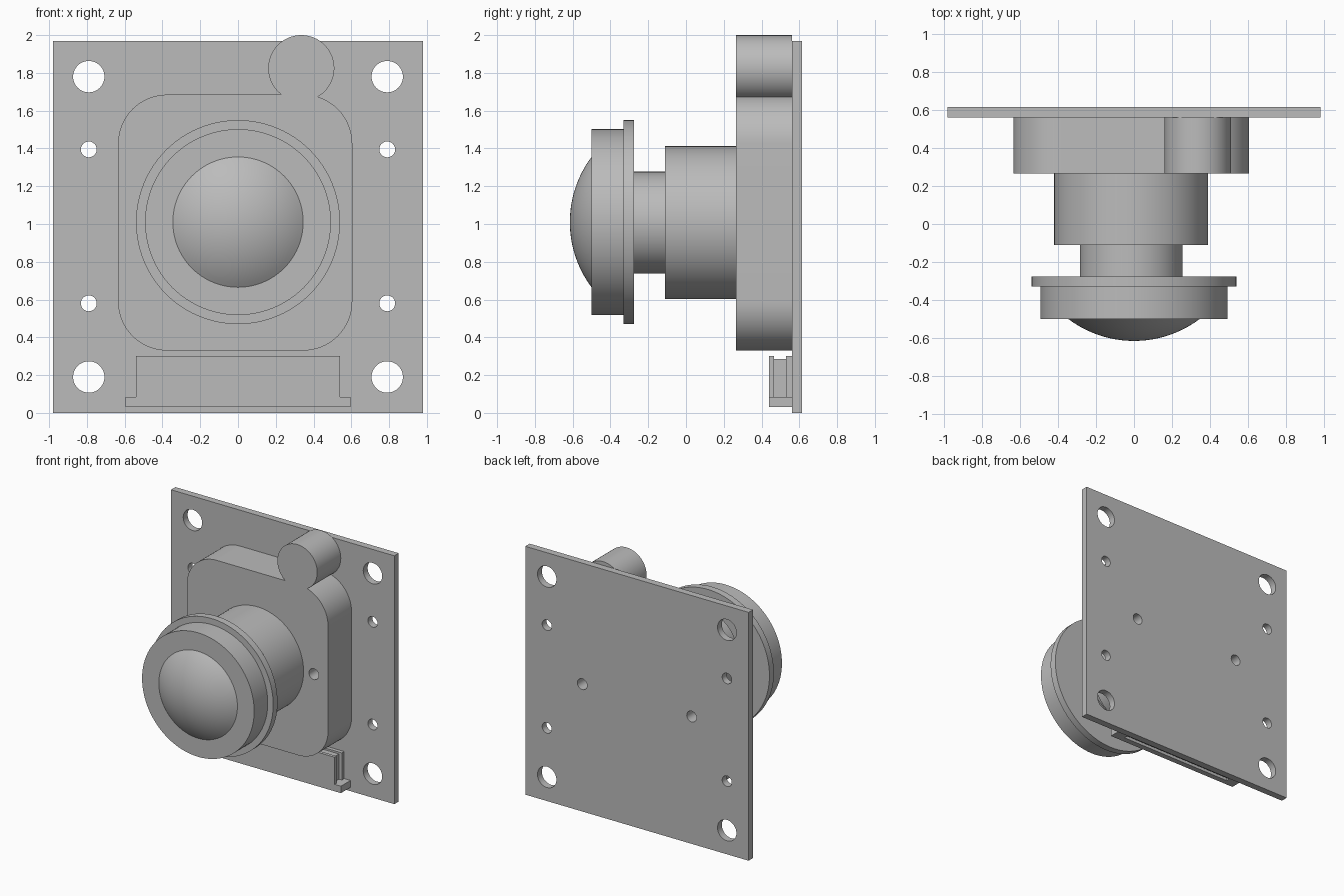
import bpy, bmesh
from math import sin, cos, pi, radians, sqrt

cube = bpy.data.objects.get("Cube")
if cube:
    bpy.data.objects.remove(cube)

# Single grey finish
grey = bpy.data.materials.new("plain grey")
grey.use_nodes = True
colour = (0.5, 0.5, 0.5, 1)
grey.diffuse_color = colour
grey.node_tree.nodes["Principled BSDF"].inputs["Base Color"].default_value = colour


def select_only(ob):
    bpy.ops.object.select_all(action='DESELECT')
    ob.select_set(True)
    bpy.context.view_layer.objects.active = ob


def finish(ob):
    ob.data.materials.clear()
    ob.data.materials.append(grey)
    select_only(ob)
    bpy.ops.object.shade_smooth_by_angle(angle=radians(30))
    return ob


def arc(cx, cz, r, start=0, sweep=2 * pi, n=64):
    return [(cx + r * cos(start + sweep * i / n), cz + r * sin(start + sweep * i / n))
            for i in range(n)]


def rounded_rect(x0, x1, z0, z1, r):
    corners = [(x1 - r, z1 - r), (x0 + r, z1 - r), (x0 + r, z0 + r), (x1 - r, z0 + r)]
    pts = []
    for i, (cx, cz) in enumerate(corners):
        pts += arc(cx, cz, r, i * pi / 2, pi / 2, 16)
        pts.append((cx + r * cos((i + 1) * pi / 2), cz + r * sin((i + 1) * pi / 2)))
    return pts


def extrude_outline(name, loops, y0, y1):
    """Solid between y0 and y1; loops after the first are holes."""
    curve = bpy.data.curves.new(name, 'CURVE')
    curve.dimensions = '2D'
    curve.fill_mode = 'BOTH'
    curve.extrude = (y1 - y0) / 2
    for loop in loops:
        spline = curve.splines.new('POLY')
        spline.points.add(len(loop) - 1)
        for p, (x, z) in zip(spline.points, loop):
            p.co = (x, z, 0, 1)
        spline.use_cyclic_u = True
    ob = bpy.data.objects.new(name, curve)
    bpy.context.collection.objects.link(ob)
    ob.rotation_euler.x = pi / 2
    ob.location.y = (y0 + y1) / 2
    select_only(ob)
    bpy.ops.object.convert(target='MESH')
    ob = bpy.context.object
    bm = bmesh.new()
    bm.from_mesh(ob.data)
    bmesh.ops.remove_doubles(bm, verts=bm.verts, dist=0.0001)
    bmesh.ops.recalc_face_normals(bm, faces=bm.faces)
    bm.to_mesh(ob.data)
    bm.free()
    return finish(ob)


def lathe(name, profile, cx, cz, steps=96):
    """Spin (radius, y) points around the y direction."""
    bm = bmesh.new()
    verts = [bm.verts.new((r, y, 0)) for r, y in profile]
    edges = [bm.edges.new(pair) for pair in zip(verts, verts[1:])]
    bmesh.ops.spin(bm, geom=verts + edges, cent=(0, 0, 0), axis=(0, 1, 0),
                   angle=2 * pi, steps=steps)
    bmesh.ops.remove_doubles(bm, verts=bm.verts, dist=0.0001)
    bmesh.ops.recalc_face_normals(bm, faces=bm.faces)
    mesh = bpy.data.meshes.new(name)
    bm.to_mesh(mesh)
    bm.free()
    ob = bpy.data.objects.new(name, mesh)
    bpy.context.collection.objects.link(ob)
    ob.location = (cx, 0, cz)
    return finish(ob)


# Mounting plate with corner, side and centre holes
pin_holes = [arc(s * 0.48, 1.01, 0.043, n=32) for s in (-1, 1)]
holes = list(pin_holes)
for s in (-1, 1):
    holes += [arc(s * 0.79, z, 0.083, n=48) for z in (0.19, 1.78)]
    holes += [arc(s * 0.79, z, 0.042, n=32) for z in (0.58, 1.395)]
plate = [(-0.98, 0), (0.98, 0), (0.98, 1.97), (-0.98, 1.97)]
extrude_outline("mounting_plate", [plate] + holes, 0.56, 0.615)

# Rounded housing merged with the round boss on its top edge
housing = extrude_outline("housing", [rounded_rect(-0.635, 0.605, 0.33, 1.685, 0.26)] + pin_holes,
                          0.265, 0.56)
boss = extrude_outline("boss", [arc(0.335, 1.825, 0.175)], 0.265, 0.56)
union = housing.modifiers.new("join boss", 'BOOLEAN')
union.operation = 'UNION'
union.solver = 'EXACT'
union.object = boss
select_only(housing)
bpy.ops.object.modifier_apply(modifier=union.name)
bpy.data.objects.remove(boss)
finish(housing)

# Barrel and narrower neck
lathe("barrel", [(0, 0.265), (0.405, 0.265), (0.405, -0.11), (0.27, -0.11),
                 (0.27, -0.275), (0, -0.275)], -0.015, 1.007)

# Lens head with a rear flange
lathe("lens_head", [(0, -0.275), (0.54, -0.275), (0.54, -0.33), (0.492, -0.33),
                    (0.492, -0.5), (0, -0.5)], 0, 1.01)

# Domed lens
rim, bulge = 0.345, 0.115
radius = (rim ** 2 + bulge ** 2) / (2 * bulge)
dome = [(rim * i / 16, -0.615 + radius - sqrt(radius ** 2 - (rim * i / 16) ** 2))
        for i in range(17)]
lathe("lens", dome + [(0, -0.5)], 0, 1.01)


# Cable connector: outer walls, recessed core and wider foot
def slab(name, half, z0, z1, y0, y1):
    extrude_outline(name, [[(-half, z0), (half, z0), (half, z1), (-half, z1)]], y0, y1)


slab("connector_front_wall", 0.54, 0.085, 0.30, 0.44, 0.465)
slab("connector_core", 0.515, 0.085, 0.285, 0.465, 0.53)
slab("connector_back_wall", 0.54, 0.085, 0.30, 0.53, 0.56)
slab("connector_foot_front", 0.595, 0.03, 0.085, 0.44, 0.485)
slab("connector_foot_back", 0.595, 0.03, 0.085, 0.515, 0.56)
for side, name in ((-1, "right"), (1, "left")):
    x0, x1 = sorted((side * 0.5, side * 0.595))
    extrude_outline("connector_foot_" + name,
                    [[(x0, 0.03), (x1, 0.03), (x1, 0.085), (x0, 0.085)]], 0.485, 0.515)
